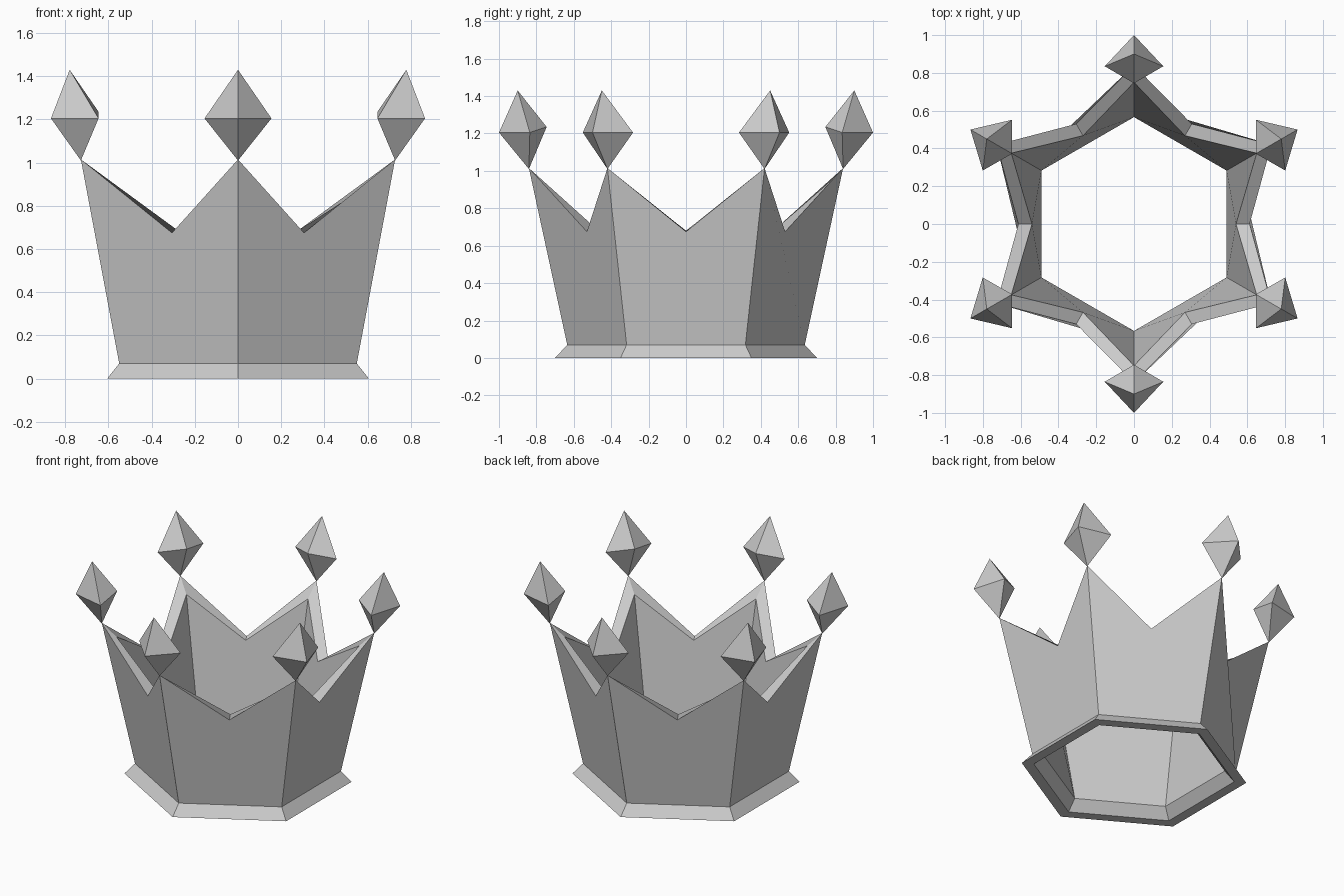
import bpy
import bmesh
from math import cos, sin, radians

cube = bpy.data.objects.get("Cube")
if cube:
    bpy.data.objects.remove(cube, do_unlink=True)

SIDES = 6
STEP = 360 / SIDES

metal = bpy.data.materials.new("light grey")
metal.use_nodes = True
GREY = (0.6, 0.6, 0.6, 1)
metal.diffuse_color = GREY
metal.node_tree.nodes["Principled BSDF"].inputs["Base Color"].default_value = GREY


def polar(radius, z, turn, side=0.0):
    """Point at a radius and turn from the front, shifted sideways."""
    a = radians(turn - 90)
    return (radius * cos(a) - side * sin(a), radius * sin(a) + side * cos(a), z)


def finish(bm, name):
    bmesh.ops.recalc_face_normals(bm, faces=bm.faces)
    mesh = bpy.data.meshes.new(name)
    bm.to_mesh(mesh)
    bm.free()
    mesh.materials.append(metal)
    obj = bpy.data.objects.new(name, mesh)
    bpy.context.collection.objects.link(obj)
    return obj


# Crown band: one closed six-sided shell with foot, pointed walls and rim
def build_band():
    bm = bmesh.new()

    def ring(radius, z, offset=0):
        return [bm.verts.new(polar(radius, z, (k + offset) * STEP)) for k in range(SIDES)]

    foot_out, foot_in = ring(0.70, 0), ring(0.625, 0)
    waist_out, waist_in = ring(0.635, 0.07), ring(0.566, 0.07)
    peak_out, peak_in = ring(0.84, 1.015), ring(0.75, 0.925)
    notch_out, notch_in = ring(0.612, 0.675, 0.5), ring(0.54, 0.68, 0.5)

    for k in range(SIDES):
        n = (k + 1) % SIDES
        # Foot: underside, outer bevel, inner bevel
        for low, high in ((foot_in, foot_out), (foot_out, waist_out), (waist_in, foot_in)):
            bm.faces.new((low[k], low[n], high[n], high[k]))
        # Walls with a notch in the top edge
        bm.faces.new((waist_out[k], waist_out[n], peak_out[n], notch_out[k], peak_out[k]))
        bm.faces.new((peak_in[k], notch_in[k], peak_in[n], waist_in[n], waist_in[k]))
        # Rim slopes on both sides of the notch
        bm.faces.new((peak_out[k], notch_out[k], notch_in[k], peak_in[k]))
        bm.faces.new((notch_out[k], peak_out[n], peak_in[n], notch_in[k]))
    finish(bm, "crown_band")


# Gem: four-sided double pyramid leaning outwards from a crown point
def build_gem(index):
    turn = index * STEP
    bm = bmesh.new()
    tip = bm.verts.new(polar(0.90, 1.43, turn))
    base = bm.verts.new(polar(0.84, 1.01, turn))
    girdle = [bm.verts.new(polar(r, z, turn, s)) for r, z, s in (
        (1.0, 1.205, 0), (0.835, 1.205, 0.155), (0.745, 1.235, 0), (0.835, 1.205, -0.155))]
    for i in range(4):
        a, b = girdle[i], girdle[(i + 1) % 4]
        bm.faces.new((a, b, tip))
        bm.faces.new((b, a, base))
    finish(bm, f"gem_{index + 1}")


build_band()
for i in range(SIDES):
    build_gem(i)
